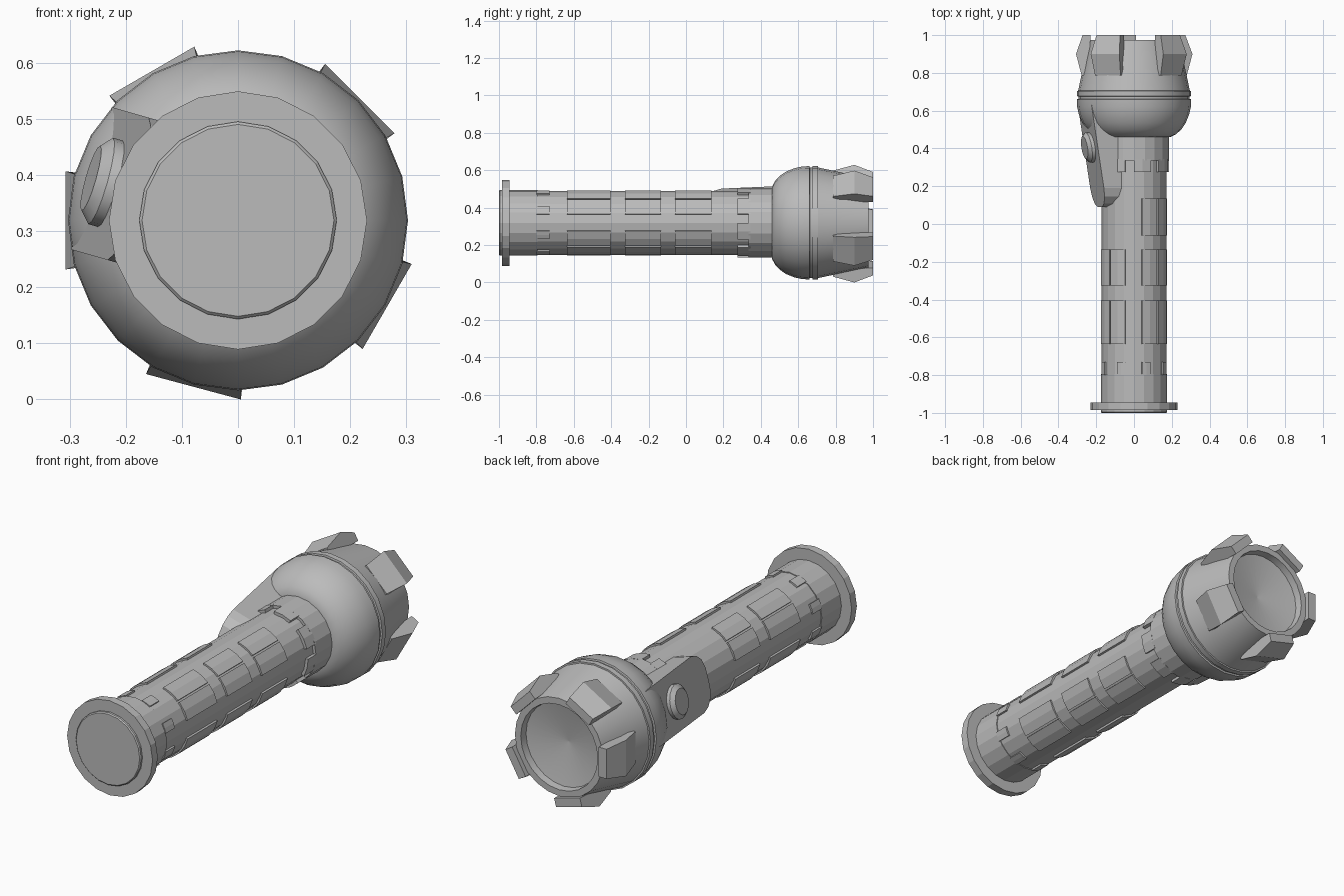
import bpy, bmesh, math
from mathutils import Vector

AXIS_Z = 0.319

cube = bpy.data.objects.get("Cube")
if cube:
    bpy.data.objects.remove(cube, do_unlink=True)

grey = bpy.data.materials.new("mid_grey")
grey.use_nodes = True
COLOUR = (0.5, 0.5, 0.5, 1)
grey.diffuse_color = COLOUR
grey.node_tree.nodes["Principled BSDF"].inputs["Base Color"].default_value = COLOUR


def polar(angle, r, y, t=0.0):
    """Point at a given angle and radius about the long axis, shifted sideways by t."""
    a = math.radians(angle)
    return Vector((r * math.cos(a) - t * math.sin(a), y,
                   AXIS_Z + r * math.sin(a) + t * math.cos(a)))


def finish(name, bm, smooth=None):
    bmesh.ops.remove_doubles(bm, verts=bm.verts, dist=1e-5)
    bmesh.ops.recalc_face_normals(bm, faces=bm.faces)
    mesh = bpy.data.meshes.new(name)
    bm.to_mesh(mesh)
    bm.free()
    mesh.materials.append(grey)
    obj = bpy.data.objects.new(name, mesh)
    bpy.context.collection.objects.link(obj)
    if smooth:
        bpy.ops.object.select_all(action='DESELECT')
        obj.select_set(True)
        bpy.context.view_layer.objects.active = obj
        bpy.ops.object.shade_smooth_by_angle(angle=math.radians(smooth))
    return obj


def skin(bm, rings):
    """Bridge closed loops of points and cap both ends."""
    loops = [[bm.verts.new(p) for p in ring] for ring in rings]
    n = len(loops[0])
    for a, b in zip(loops, loops[1:]):
        for i in range(n):
            j = (i + 1) % n
            bm.faces.new((a[i], a[j], b[j], b[i]))
    bm.faces.new(loops[0])
    bm.faces.new(loops[-1])


def lathe(name, profile, sides, smooth=None):
    """Turn a (y, radius) profile about the long axis."""
    bm = bmesh.new()
    skin(bm, [[polar(360 * i / sides, r, y) for i in range(sides)] for y, r in profile])
    return finish(name, bm, smooth)


def sector(bm, a0, a1, y0, y1, r_in, r_out):
    """Thin curved block wrapped on the barrel."""
    rings = []
    for a in (a0, (a0 + a1) / 2, a1):
        rings.append([polar(a, r, y) for r, y in
                      ((r_in, y0), (r_out, y0), (r_out, y1), (r_in, y1))])
    skin(bm, rings)


# Barrel, tail flange and end cap
lathe("barrel", [(-0.95, 0.171), (0.47, 0.171)], 20)
lathe("tail_flange", [(-0.985, 0.23), (-0.945, 0.23)], 20)
lathe("tail_cap", [(-1.0, 0.171), (-0.995, 0.176), (-0.97, 0.176)], 20)
lathe("tail_sleeve", [(-0.96, 0.175), (-0.795, 0.175)], 20)
lathe("neck_collar", [(0.335, 0.185), (0.48, 0.185)], 20)

# Grip pads in pairs around each quarter of the barrel
bm = bmesh.new()
for quarter in range(0, 360, 90):
    for start in (15, 47):
        a = quarter + start
        for y0, y1 in ((-0.635, -0.405), (-0.325, -0.135), (-0.06, 0.135)):
            if y0 > -0.1 and 90 < a < 240:
                continue  # room for the switch housing
            sector(bm, a, a + 29, y0, y1, 0.16, 0.179)
finish("grip_pads", bm)

# Castellated teeth on the tail sleeve and neck collar
bm = bmesh.new()
for quarter in range(0, 360, 90):
    for a0, a1 in ((15, 30), (61, 76)):
        sector(bm, quarter + a0, quarter + a1, -0.80, -0.73, 0.16, 0.178)
finish("tail_teeth", bm)
bm = bmesh.new()
for quarter in range(0, 360, 90):
    for a0, a1 in ((15, 45), (61, 90)):
        sector(bm, quarter + a0, quarter + a1, 0.275, 0.345, 0.16, 0.185)
finish("neck_teeth", bm)

# Domed head with two ribs
lathe("head_dome", [(0.459, 0.17), (0.461, 0.195), (0.475, 0.222), (0.5, 0.25), (0.535, 0.274),
                    (0.58, 0.292), (0.62, 0.301), (0.66, 0.303), (0.662, 0.295),
                    (0.675, 0.295), (0.677, 0.303), (0.705, 0.303), (0.706, 0.29)], 24, 32)

# Bezel with a recessed conical lens
lathe("bezel", [(0.70, 0.297), (0.78, 0.28), (0.975, 0.238), (0.975, 0.207),
                (0.94, 0.203), (0.90, 0.002)], 24, 32)

# Protective lugs around the bezel
lug_profile = [(0.785, 0.277), (0.90, 0.307), (1.0, 0.272), (1.0, 0.23), (0.785, 0.24)]
lug_half = [0.078, 0.0875, 0.072, 0.072, 0.078]
for i, angle in enumerate((-30, 45, 120, 180, 255)):
    bm = bmesh.new()
    skin(bm, [[polar(angle, r, y, side * w) for (y, r), w in zip(lug_profile, lug_half)]
              for side in (-1, 1)])
    finish(f"lug_{i + 1}", bm)

# Sloped switch housing on the right side
SWITCH = 164


def slope(y):
    return 0.188 + (y - 0.09) * 0.155


half = [(0.045, 0.09), (0.09, 0.108), (0.12, 0.145), (0.132, 0.19), (0.132, 0.63)]
outline = half + [(-t, y) for t, y in reversed(half)]
bm = bmesh.new()
skin(bm, [[polar(SWITCH, 0.09, y, t) for t, y in outline],
          [polar(SWITCH, slope(y), y, t) for t, y in outline]])
finish("switch_housing", bm)

# Chamfered push button lying on the slope
bm = bmesh.new()
rings = []
for radius, lift in ((0.08, -0.02), (0.08, 0.018), (0.06, 0.036)):
    ring = []
    for i in range(16):
        a = 2 * math.pi * i / 16
        y = 0.405 + radius * math.sin(a)
        ring.append(polar(SWITCH, slope(y) + lift, y, radius * math.cos(a)))
    rings.append(ring)
skin(bm, rings)
finish("switch_button", bm, 30)
